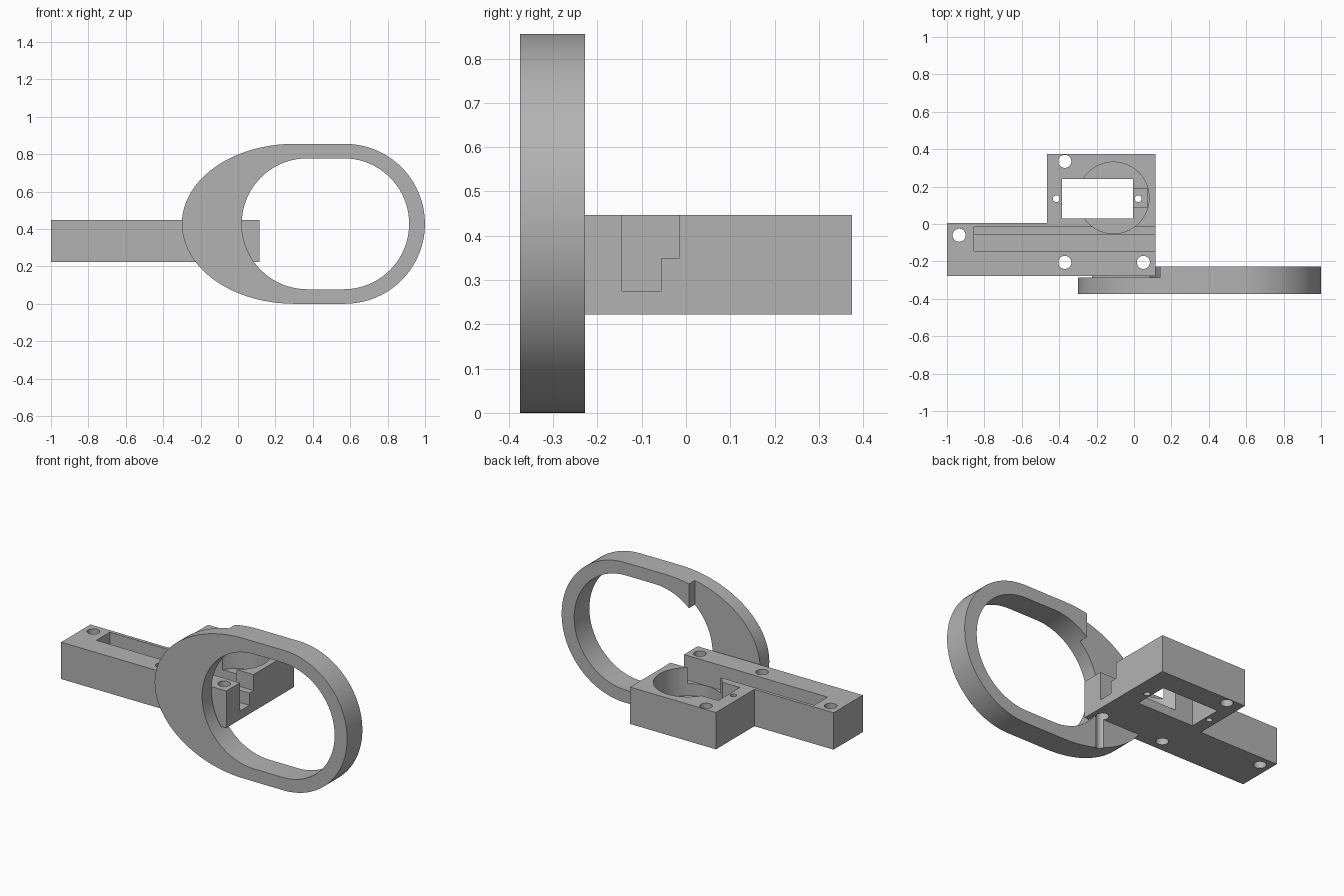
import bpy
import bmesh
from math import cos, sin, pi, radians

old = bpy.data.objects.get("Cube")
if old:
    bpy.data.objects.remove(old)

grey = bpy.data.materials.new("plain grey")
grey.use_nodes = True
grey.diffuse_color = (0.45, 0.45, 0.45, 1)
grey.node_tree.nodes["Principled BSDF"].inputs["Base Color"].default_value = grey.diffuse_color


def arc(cx, cy, rx, ry, start, end, n):
    """Points along an elliptical arc, angles in degrees."""
    steps = [radians(start + (end - start) * i / n) for i in range(n + 1)]
    return [(cx + rx * cos(a), cy + ry * sin(a)) for a in steps]


def prism(name, outline, lo, hi, axis="z"):
    """Extrude a flat outline along one axis."""
    place = {"z": lambda a, b: (a, b, lo), "y": lambda a, b: (a, lo, b)}[axis]
    bm = bmesh.new()
    face = bm.faces.new([bm.verts.new(place(a, b)) for a, b in outline])
    moved = bmesh.ops.extrude_face_region(bm, geom=[face])["geom"]
    shift = (0, 0, hi - lo) if axis == "z" else (0, hi - lo, 0)
    bmesh.ops.translate(bm, vec=shift, verts=[v for v in moved if isinstance(v, bmesh.types.BMVert)])
    bmesh.ops.recalc_face_normals(bm, faces=bm.faces)
    mesh = bpy.data.meshes.new(name)
    bm.to_mesh(mesh)
    bm.free()
    mesh.materials.append(grey)
    obj = bpy.data.objects.new(name, mesh)
    bpy.context.collection.objects.link(obj)
    return obj


def box(name, x0, x1, y0, y1, z0, z1):
    return prism(name, [(x0, y0), (x1, y0), (x1, y1), (x0, y1)], z0, z1)


def rod(name, x, y, r, z0, z1, n=40):
    return prism(name, arc(x, y, r, r, 0, 360, n)[:-1], z0, z1)


def carve(obj, cutters):
    """Cut every cutter out of the part, then discard the cutters."""
    for cutter in cutters:
        cutter.hide_render = True
        mod = obj.modifiers.new(cutter.name, "BOOLEAN")
        mod.operation = "DIFFERENCE"
        mod.solver = "EXACT"
        mod.object = cutter
        bpy.context.view_layer.objects.active = obj
        bpy.ops.object.modifier_apply(modifier=mod.name)
        bpy.data.objects.remove(cutter)


def smooth(obj):
    bpy.ops.object.select_all(action="DESELECT")
    obj.select_set(True)
    bpy.context.view_layer.objects.active = obj
    bpy.ops.object.shade_smooth_by_angle(angle=radians(30))


# Mount block: long arm plus square housing
BOTTOM, TOP, RIGHT = 0.222, 0.447, 0.115
FRONT, BACK = -0.277, 0.375
block = prism("mount_block", [(-1, FRONT), (RIGHT, FRONT), (RIGHT, BACK), (-0.465, BACK),
                              (-0.465, 0.005), (-1, 0.005)], BOTTOM, TOP)
over = TOP + 0.1
under = BOTTOM - 0.1
cutters = [
    # Stepped channel, open at one end
    box("channel_deep", -0.855, 0.3, -0.145, -0.055, 0.275, over),
    box("channel_shelf", -0.855, 0.3, -0.07, -0.015, 0.35, over),
    # Round pocket, through window and cable recess
    rod("round_pocket", -0.11, 0.14, 0.191, 0.276, over, 64),
    box("window", -0.385, -0.005, 0.03, 0.24, under, over),
    box("cable_recess", -0.02, 0.072, 0.09, 0.19, 0.25, over - 0.12),
]
# Fixing holes and small pilot holes
for x, y in [(-0.935, -0.06), (-0.37, -0.205), (0.05, -0.205), (-0.37, 0.335)]:
    cutters.append(rod("fixing_hole", x, y, 0.035, under, over))
for x in (-0.415, 0.022):
    cutters.append(rod("pilot_hole", x, 0.135, 0.018, under, over, 24))
carve(block, cutters)
smooth(block)

# Finger ring: elliptical nose on one side, round on the other
MID, R = 0.4275, 0.4275
outline = arc(0.572, MID, R, R, -90, 90, 40) + arc(0.3, MID, 0.6, R, 90, 270, 48)
ring = prism("ring_guard", outline, -0.375, -0.228, "y")
hole = arc(0.565, MID, 0.35, 0.35, -90, 90, 40) + arc(0.37, MID, 0.35, 0.35, 90, 270, 40)
carve(ring, [
    prism("ring_opening", hole, -0.5, -0.1, "y"),
    # Rear relief that seats the block, and the screw groove below it
    box("block_relief", -0.5, 0.14, -0.285, -0.1, BOTTOM, 1.2),
    rod("screw_groove", 0.05, -0.205, 0.035, -0.1, BOTTOM + 0.01),
])
smooth(ring)
